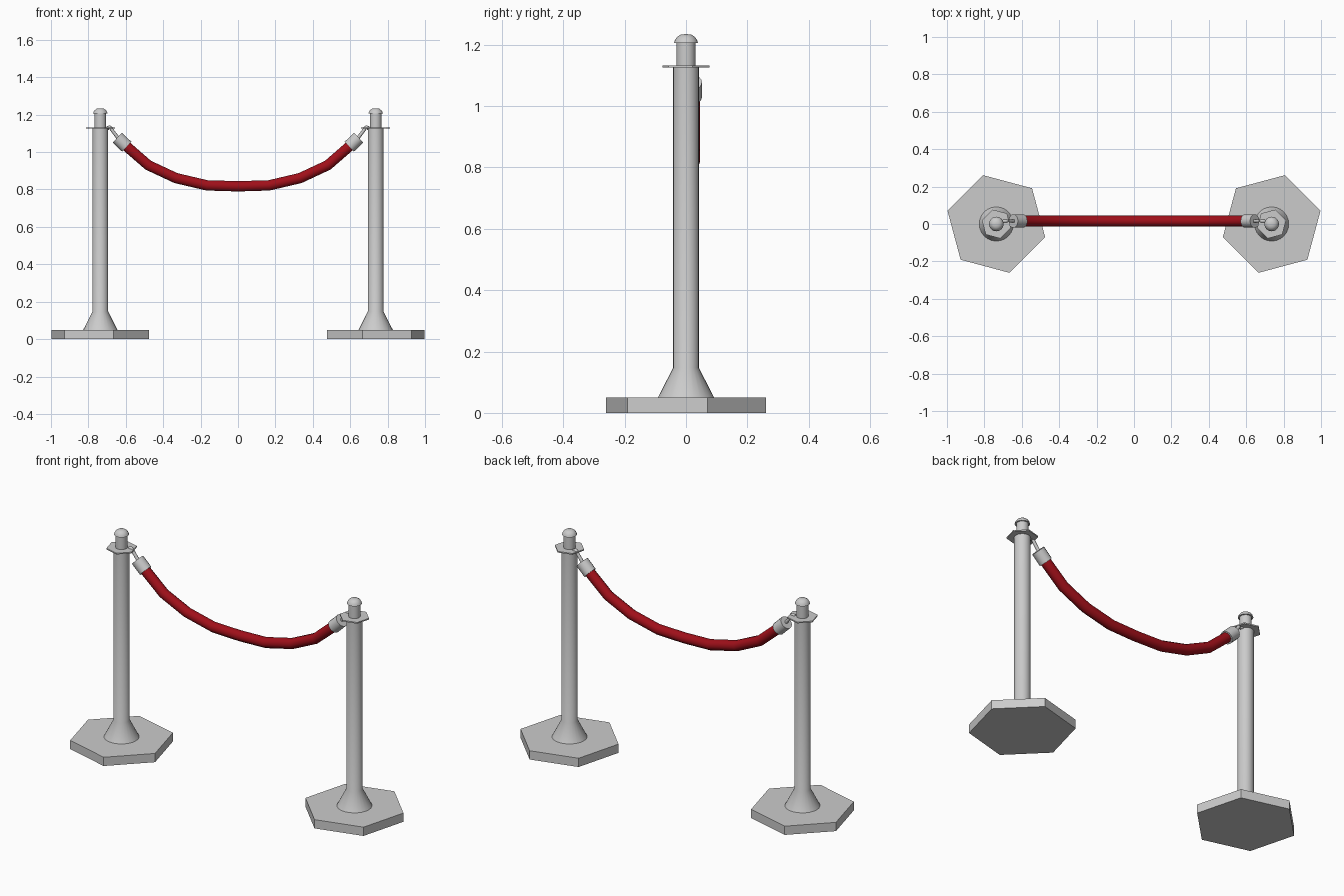
import bpy, bmesh
from math import cos, sin, pi, radians
from mathutils import Vector

if "Cube" in bpy.data.objects:
    bpy.data.objects.remove(bpy.data.objects["Cube"])

POST_X, ROPE_Y = 0.736, 0.016


def finish(obj, color=None, angle=40):
    bpy.ops.object.select_all(action='DESELECT')
    obj.select_set(True)
    bpy.context.view_layer.objects.active = obj
    bpy.ops.object.shade_smooth_by_angle(angle=radians(angle))
    if color:
        mat = bpy.data.materials.get("rope_red") or bpy.data.materials.new("rope_red")
        mat.diffuse_color = color
        mat.use_nodes = True
        mat.node_tree.nodes["Principled BSDF"].inputs["Base Color"].default_value = mat.diffuse_color
        obj.data.materials.append(mat)


def lathe(name, profile, sides, loc, turn=0.0, axis=Vector((0, 0, 1))):
    """Capped solid of revolution from (radius, height) pairs."""
    bm = bmesh.new()
    rings = [[bm.verts.new((r * cos(turn + 2 * pi * i / sides),
                            r * sin(turn + 2 * pi * i / sides), z))
              for i in range(sides)] for r, z in profile]
    for a, b in zip(rings, rings[1:]):
        for i in range(sides):
            j = (i + 1) % sides
            bm.faces.new((a[i], a[j], b[j], b[i]))
    bm.faces.new(rings[0][::-1])
    bm.faces.new(rings[-1])
    mesh = bpy.data.meshes.new(name)
    bm.to_mesh(mesh)
    bm.free()
    obj = bpy.data.objects.new(name, mesh)
    bpy.context.collection.objects.link(obj)
    obj.location = loc
    obj.rotation_euler = Vector((0, 0, 1)).rotation_difference(axis).to_euler()
    finish(obj)
    return obj


def tube(name, points, radius, resolution, color=None):
    """Round tube along a polyline, as mesh."""
    curve = bpy.data.curves.new(name, 'CURVE')
    curve.dimensions = '3D'
    curve.bevel_depth = radius
    curve.bevel_resolution = resolution
    curve.use_fill_caps = True
    spline = curve.splines.new('POLY')
    spline.points.add(len(points) - 1)
    for p, (x, z) in zip(spline.points, points):
        p.co = (x, ROPE_Y, z, 1)
    obj = bpy.data.objects.new(name, curve)
    bpy.context.collection.objects.link(obj)
    bpy.ops.object.select_all(action='DESELECT')
    obj.select_set(True)
    bpy.context.view_layer.objects.active = obj
    bpy.ops.object.convert(target='MESH')
    finish(bpy.context.object, color, 50)


for side, s in (("left", -1), ("right", 1)):
    loc = (s * POST_X, 0, 0)
    turn = radians(15 if s > 0 else 45)
    # Hexagonal foot
    lathe(side + "_base", [(0.27, 0), (0.27, 0.05)], 6, loc, turn)
    # Flared pole
    lathe(side + "_pole", [(0.092, 0.049), (0.042, 0.147), (0.042, 1.127)], 24, loc)
    # Hexagonal hook plate
    lathe(side + "_hook_plate", [(0.08, 1.125), (0.08, 1.132)], 6, loc, turn)
    # Neck and domed cap
    lathe(side + "_neck", [(0.031, 1.13), (0.031, 1.207)], 24, loc)
    lathe(side + "_cap", [(0.039, 1.205), (0.036, 1.215), (0.029, 1.225),
                          (0.019, 1.232), (0.006, 1.234)], 24, loc)
    # Ferrule on the rope end
    axis = Vector((s * 0.051, 0, 0.049)).normalized()
    lathe(side + "_ferrule", [(0.036, -0.035), (0.036, 0.035)], 16,
          (s * 0.62, ROPE_Y, 1.053), axis=axis)
    # Hook dropping through the plate
    hook = [(0.635, 1.067), (0.672, 1.115), (0.680, 1.129), (0.687, 1.134),
            (0.696, 1.131), (0.698, 1.118)]
    tube(side + "_hook", [(s * x, z) for x, z in hook], 0.009, 2)

# Sagging rope
half = [(0.61, 1.043), (0.48, 0.93), (0.332, 0.861), (0.166, 0.822)]
path = [(-x, z) for x, z in half] + [(0, 0.817)] + half[::-1]
tube("rope", path, 0.029, 3, (0.35, 0.005, 0.01, 1))
